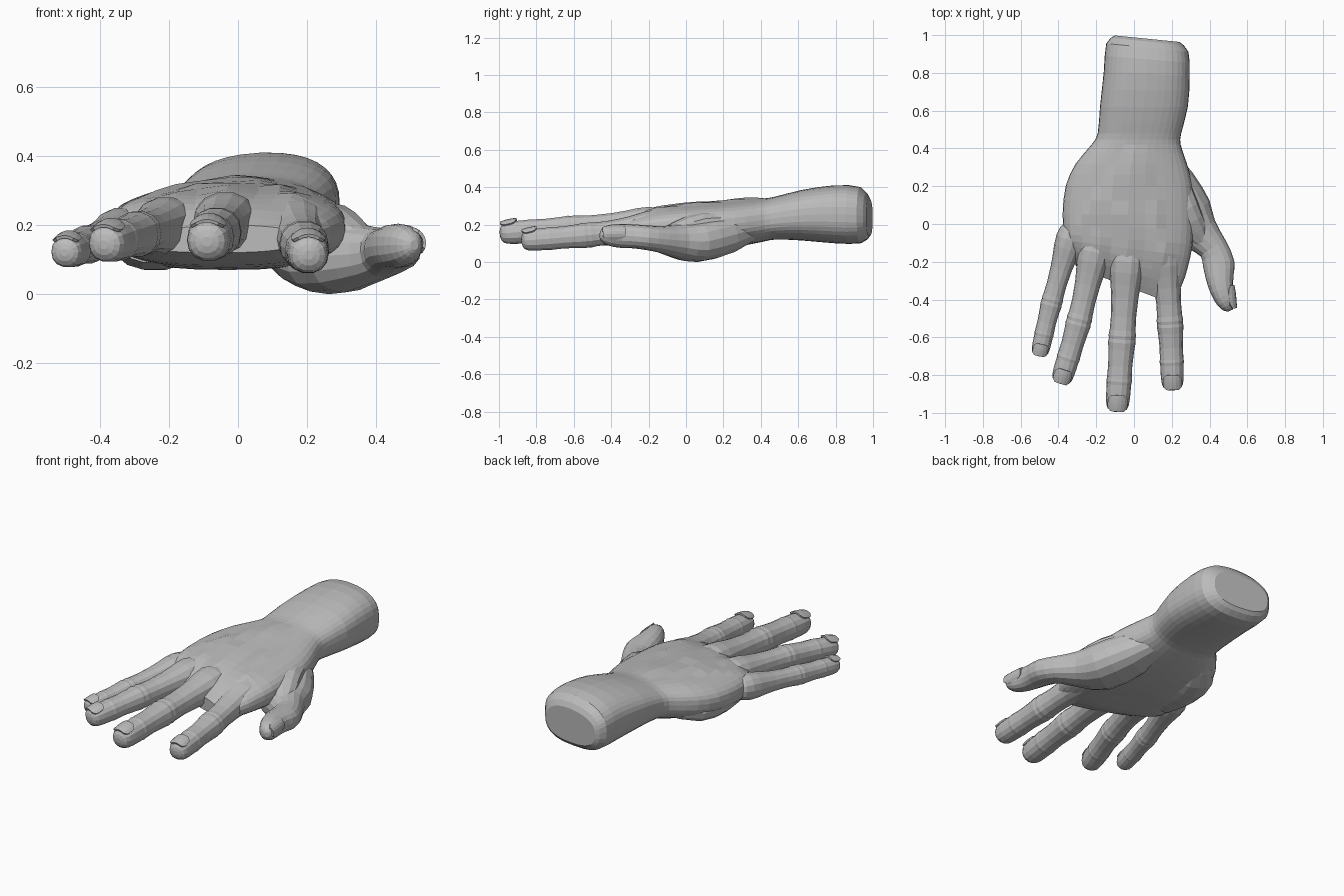
import bpy, bmesh, math
from mathutils import Vector

if "Cube" in bpy.data.objects:
    bpy.data.objects.remove(bpy.data.objects["Cube"])

skin = bpy.data.materials.new("plain_grey")
skin.use_nodes = True
GREY = (0.5, 0.5, 0.5, 1)
skin.diffuse_color = GREY
skin.node_tree.nodes["Principled BSDF"].inputs["Base Color"].default_value = GREY


def spline(rows, steps):
    """Catmull-Rom refinement of a list of equal-length tuples."""
    pts = [Vector(r) for r in rows]
    out = []
    for i in range(len(pts) - 1):
        a, b, c = pts[max(i - 1, 0)], pts[i], pts[i + 1]
        d = pts[min(i + 2, len(pts) - 1)]
        for s in range(steps):
            t = s / steps
            out.append(0.5 * (2 * b + (c - a) * t + (2 * a - 5 * b + 4 * c - d) * t**2
                              + (3 * b - a - 3 * c + d) * t**3))
    return out + [pts[-1]]


def make(name, bm):
    bmesh.ops.recalc_face_normals(bm, faces=bm.faces)
    mesh = bpy.data.meshes.new(name)
    bm.to_mesh(mesh)
    bm.free()
    mesh.materials.append(skin)
    obj = bpy.data.objects.new(name, mesh)
    bpy.context.collection.objects.link(obj)
    return obj


def skin_rings(name, rings):
    """Bridge closed rings of points and cap both ends."""
    bm = bmesh.new()
    loops = [[bm.verts.new(p) for p in ring] for ring in rings]
    n = len(loops[0])
    for a, b in zip(loops, loops[1:]):
        for i in range(n):
            j = (i + 1) % n
            bm.faces.new((a[i], a[j], b[j], b[i]))
    bm.faces.new(loops[0])
    bm.faces.new(loops[-1])
    return make(name, bm)


def squash(v, power):
    return math.copysign(abs(v) ** power, v)


def frame(direction, up):
    t = direction.normalized()
    side = up.cross(t).normalized()
    return t, side, t.cross(side)


def tube(name, rows, sides):
    """Loft along rows of (x, y, z, half width, half height)."""
    rings = []
    for i, r in enumerate(rows):
        ahead, behind = rows[min(i + 1, len(rows) - 1)], rows[max(i - 1, 0)]
        t, side, up = frame(Vector(ahead[:3]) - Vector(behind[:3]), Vector((0, 0, 1)))
        rings.append([Vector(r[:3]) + side * r[3] * squash(math.cos(a), 0.9)
                      + up * r[4] * squash(math.sin(a), 0.9)
                      for a in (2 * math.pi * k / sides for k in range(sides))])
    return skin_rings(name, rings)


def nail(name, start, end, up, width, height):
    """Curved plate with rounded ends lying over a fingertip."""
    start, end = Vector(start), Vector(end)
    t, side, up = frame(end - start, Vector(up))
    bm = bmesh.new()
    cols, lines = 6, 7
    grid = []
    for j in range(lines):
        v = j / (lines - 1)
        spread = 0.85 * (1 - abs(2 * v - 1) ** 4 * 0.4)
        row = []
        for i in range(cols + 1):
            a = (2 * i / cols - 1) * spread
            drop = height * 0.18 * v ** 2
            row.append(bm.verts.new(start.lerp(end, v) + side * width * math.sin(a)
                                    + up * (height * math.cos(a) - drop)))
        grid.append(row)
    for a, b in zip(grid, grid[1:]):
        for i in range(cols):
            bm.faces.new((a[i], a[i + 1], b[i + 1], b[i]))
    obj = make(name, bm)
    plate = obj.modifiers.new("thickness", "SOLIDIFY")
    plate.thickness = 0.009
    plate.offset = 0


# Forearm, wrist and palm: y, left x, right x, bottom z, top z, slant
PALM = [
    (.992, -.10, .24, .14, .34, -.10), (.945, -.147, .288, .10, .40, -.10),
    (.80, -.160, .295, .10, .41, -.05), (.62, -.180, .285, .115, .385, 0),
    (.48, -.192, .25, .12, .35, 0), (.42, -.225, .247, .11, .34, 0),
    (.32, -.308, .28, .09, .332, 0), (.20, -.362, .31, .075, .322, 0),
    (.05, -.378, .315, .07, .313, 0), (-.08, -.37, .31, .075, .298, -.08),
    (-.17, -.365, .285, .08, .275, -.18), (-.25, -.345, .25, .09, .245, -.28),
    (-.33, -.30, .18, .12, .20, -.38),
]
KNUCKLES = [(-.33, -.08), (-.21, -.16), (-.04, -.19), (.16, -.17)]
WRIST = (.03, .42)


def relief(x, y):
    """Height of the knuckles and the tendons on the back of the hand."""
    h = 0
    for kx, ky in KNUCKLES:
        h += .018 * math.exp(-((x - kx) / .055) ** 2 - ((y - ky) / .08) ** 2)
        f = (y - ky) / (WRIST[1] - ky)
        if 0 < f < 1:
            lx = kx + (WRIST[0] - kx) * f
            h += .014 * math.sin(math.pi * f) * math.exp(-((x - lx) / .03) ** 2)
    return h


rings = []
SIDES = 36
for y, xl, xr, zb, zt, slant in spline(PALM, 2):
    ring = []
    for k in range(SIDES):
        a = 2 * math.pi * k / SIDES
        c, s = squash(math.cos(a), .77), squash(math.sin(a), .77)
        x = (xl + xr) / 2 + (xr - xl) / 2 * c
        py = y + slant * (x + .04)
        z = (zb + zt) / 2 + (zt - zb) / 2 * s
        # the little-finger edge rides lower
        z -= .015 * max(-c, 0) * max(s, 0)
        if s > 0:
            z += relief(x, py) * s
        ring.append((x, py, z))
    rings.append(ring)
skin_rings("palm_and_forearm", rings)

# Fingers: knuckle, middle joint, tip, radius at base and tip
FINGERS = {
    "little": ((-.315, .00, .185), (-.432, -.40, .145), (-.503, -.70, .12), .058, .050),
    "ring": ((-.19, -.06, .20), (-.288, -.50, .175), (-.39, -.845, .143), .068, .060),
    "middle": ((-.03, -.10, .21), (-.062, -.59, .18), (-.09, -.995, .152), .072, .066),
    "index": ((.155, -.08, .20), (.19, -.51, .145), (.205, -.88, .113), .072, .062),
}
# Joint profile: position along the finger, relative thickness
JOINTS = [(0, .8), (.07, 1.18), (.13, 1.32), (.19, 1.28), (.25, 1.14), (.31, 1.03), (.40, .96),
          (.47, .99), (.50, 1.05), (.52, 1.02), (.54, 1.06), (.58, 1), (.67, .94), (.74, .97),
          (.76, 1), (.78, .96), (.82, .96), (.87, .95), (.93, .89), (.965, .76), (.988, .52),
          (1, .22)]

for name, (base, mid, tip, r0, r1) in FINGERS.items():
    path = spline([base, mid, tip], 20)

    def at(t):
        f = t * (len(path) - 1)
        i = min(int(f), len(path) - 2)
        return path[i].lerp(path[i + 1], f - i)

    rows = []
    for t, scale in JOINTS:
        r = (r0 + (r1 - r0) * t) * scale
        rows.append((*at(t), r, r * .98))
    tube(name + "_finger", rows, 14)
    nail(name + "_nail", at(.845), at(.985), (0, 0, 1), r1, r1 * 1.1)

# Thumb with the fleshy pad at its base
THUMB = [
    (.10, .40, .20, .07, .05), (.19, .22, .15, .13, .105), (.27, .05, .112, .15, .113),
    (.35, -.05, .112, .105, .092), (.42, -.13, .12, .078, .072), (.448, -.21, .13, .084, .066),
    (.453, -.28, .137, .074, .064), (.465, -.35, .14, .062, .064), (.487, -.41, .142, .05, .056),
    (.505, -.445, .142, .032, .036), (.511, -.458, .142, .012, .014),
]
tube("thumb", [tuple(v) for v in spline(THUMB, 2)], 16)
nail("thumb_nail", (.464, -.335, .143), (.488, -.455, .143), (1, .3, .35), .05, .066)

# Fold of skin between thumb and index finger
tube("thumb_web", spline([(.20, .24, .20, .09, .07), (.265, .08, .195, .085, .07),
                          (.32, -.03, .165, .07, .06), (.37, -.11, .135, .035, .045)], 2), 12)

# Pad along the outer edge of the palm
tube("outer_palm_pad", spline([(-.14, .38, .17, .05, .04), (-.22, .24, .15, .11, .075),
                               (-.25, .08, .145, .11, .075), (-.25, -.08, .15, .09, .06)], 2), 14)
